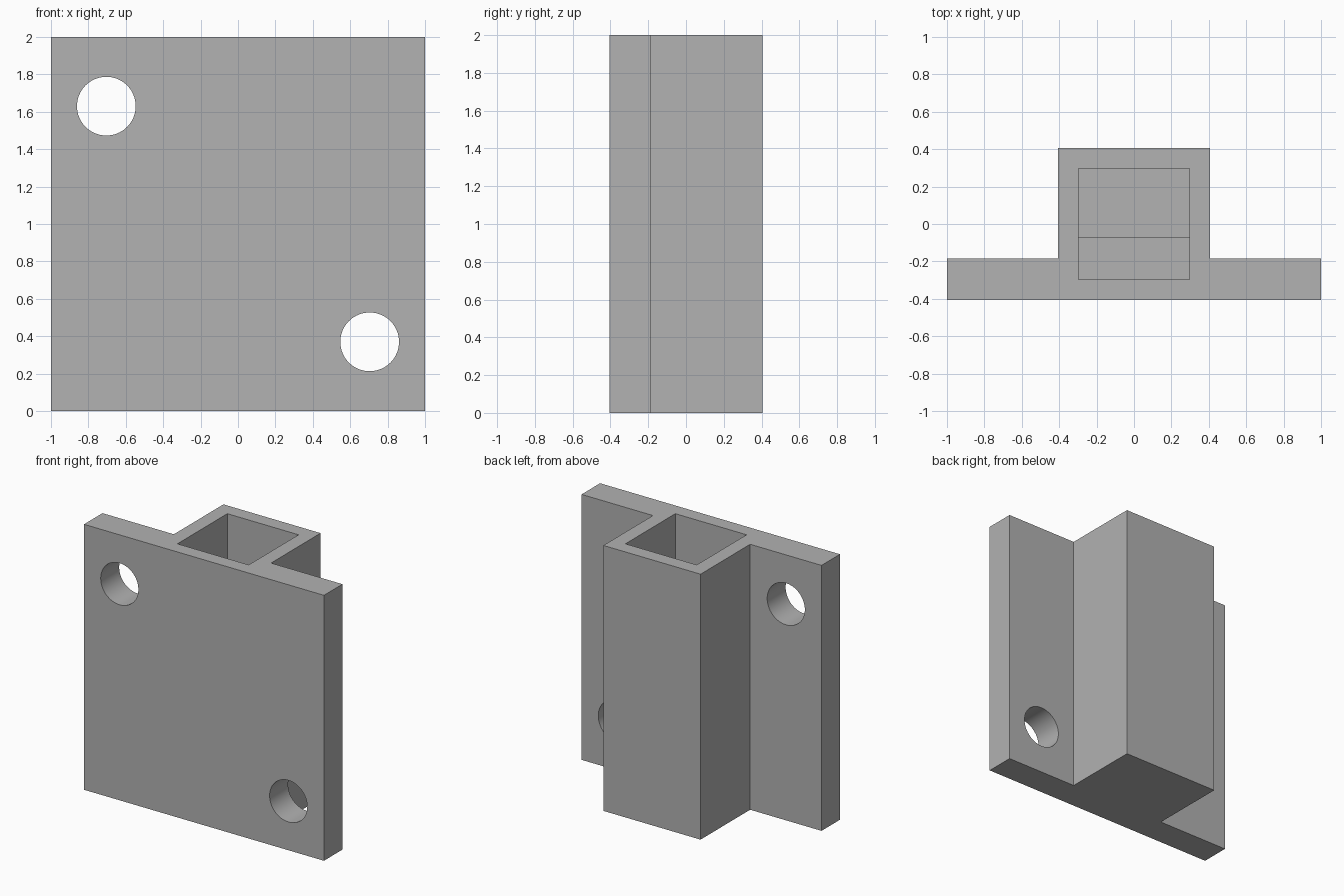
import bpy
import bmesh
from math import radians, pi
from mathutils import Matrix

cube = bpy.data.objects.get("Cube")
if cube:
    bpy.data.objects.remove(cube, do_unlink=True)

HEIGHT = 2.0
HALF_DEPTH = 0.405      # also half the post width
PLATE_BACK = -0.185
POCKET = 0.297          # half the pocket width
LEDGE_Y = -0.073
FLOOR, LEDGE = 0.11, 0.22

grey = bpy.data.materials.new("plain grey")
grey.use_nodes = True
grey.diffuse_color = (0.445, 0.445, 0.445, 1)
grey.node_tree.nodes["Principled BSDF"].inputs["Base Color"].default_value = grey.diffuse_color


def add_object(name, bm):
    bmesh.ops.recalc_face_normals(bm, faces=bm.faces[:])
    mesh = bpy.data.meshes.new(name)
    bm.to_mesh(mesh)
    bm.free()
    mesh.materials.append(grey)
    obj = bpy.data.objects.new(name, mesh)
    bpy.context.collection.objects.link(obj)
    return obj


def extrude_profile(name, points, offset):
    bm = bmesh.new()
    face = bm.faces.new([bm.verts.new(p) for p in points])
    moved = bmesh.ops.extrude_face_region(bm, geom=[face])["geom"]
    bmesh.ops.translate(bm, vec=offset, verts=[v for v in moved if isinstance(v, bmesh.types.BMVert)])
    return add_object(name, bm)


def cut(target, cutter):
    cutter.hide_render = True
    mod = target.modifiers.new("cut", "BOOLEAN")
    mod.operation, mod.solver, mod.object = "DIFFERENCE", "EXACT", cutter
    bpy.context.view_layer.objects.active = target
    bpy.ops.object.modifier_apply(modifier=mod.name)
    bpy.data.objects.remove(cutter, do_unlink=True)


# Flat plate with a square post on its back, as one T-shaped extrusion
half = [(1, -HALF_DEPTH), (1, PLATE_BACK), (HALF_DEPTH, PLATE_BACK), (HALF_DEPTH, HALF_DEPTH)]
outline = half + [(-x, y) for x, y in reversed(half)]
bracket = extrude_profile("mounting_bracket", [(x, y, 0) for x, y in outline], (0, 0, HEIGHT))

# Square pocket, open at the top, with a ledge on its floor
top = HEIGHT + 0.1
section = [(-POCKET, LEDGE), (LEDGE_Y, LEDGE), (LEDGE_Y, FLOOR),
           (POCKET, FLOOR), (POCKET, top), (-POCKET, top)]
cut(bracket, extrude_profile("pocket_cutter", [(-POCKET, y, z) for y, z in section], (2 * POCKET, 0, 0)))

# Screw holes in opposite corners
for x, z in [(-0.704, 1.63), (0.704, 0.37)]:
    bm = bmesh.new()
    bmesh.ops.create_cone(bm, cap_ends=True, segments=64, radius1=0.157, radius2=0.157, depth=0.6,
                          matrix=Matrix.Translation((x, -0.3, z)) @ Matrix.Rotation(pi / 2, 4, "X"))
    cut(bracket, add_object("hole_cutter", bm))

bpy.ops.object.select_all(action="DESELECT")
bracket.select_set(True)
bpy.context.view_layer.objects.active = bracket
bpy.ops.object.shade_smooth_by_angle(angle=radians(30))
